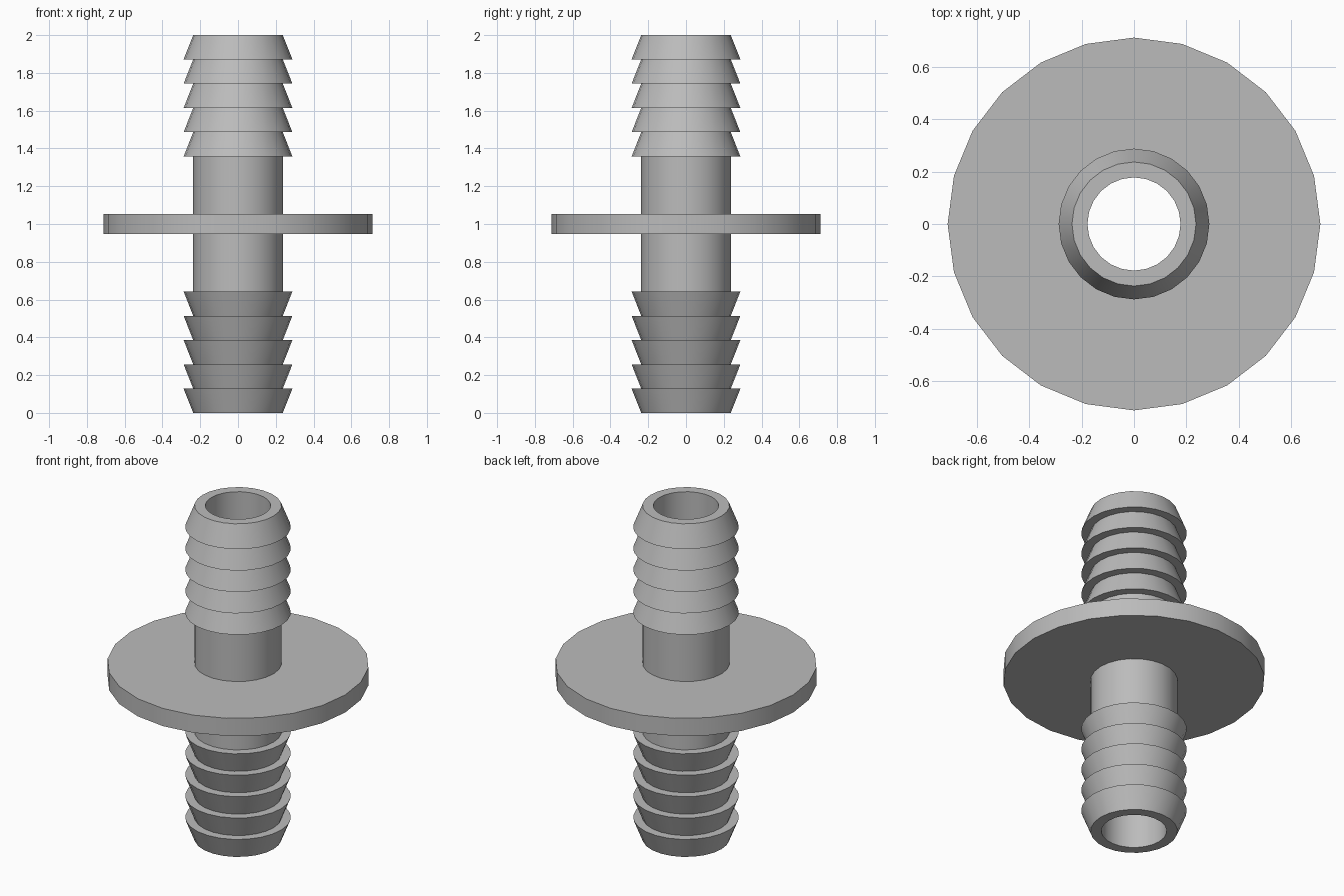
import bpy, bmesh, math

if "Cube" in bpy.data.objects:
    bpy.data.objects.remove(bpy.data.objects["Cube"])

SIDES = 24
BORE, TUBE, BARB, FLANGE = 0.178, 0.237, 0.288, 0.712
HALF_FLANGE = 0.053
BARBS, PITCH = 5, 0.1285

grey = bpy.data.materials.new("plain_grey")
grey.diffuse_color = (0.5, 0.5, 0.5, 1)
grey.use_nodes = True
grey.node_tree.nodes["Principled BSDF"].inputs["Base Color"].default_value = grey.diffuse_color


def lathe(name, profile, z0):
    """Spin a closed (radius, height) profile around z."""
    bm = bmesh.new()
    rings = []
    for i in range(SIDES):
        a = 2 * math.pi * i / SIDES
        rings.append([bm.verts.new((r * math.cos(a), r * math.sin(a), z + z0))
                      for r, z in profile])
    n = len(profile)
    for i in range(SIDES):
        a, b = rings[i], rings[(i + 1) % SIDES]
        for j in range(n):
            k = (j + 1) % n
            bm.faces.new((a[j], b[j], b[k], a[k]))
    bmesh.ops.recalc_face_normals(bm, faces=bm.faces)
    mesh = bpy.data.meshes.new(name)
    bm.to_mesh(mesh)
    bm.free()
    mesh.materials.append(grey)
    obj = bpy.data.objects.new(name, mesh)
    bpy.context.collection.objects.link(obj)
    bpy.ops.object.select_all(action='DESELECT')
    obj.select_set(True)
    bpy.context.view_layer.objects.active = obj
    bpy.ops.object.shade_smooth_by_angle(angle=math.radians(20))
    return obj


# Upper half outline: flange rim, plain tube, then the stack of barbs
upper = [(FLANGE, HALF_FLANGE), (TUBE, HALF_FLANGE)]
for i in range(BARBS):
    z = 1 - (BARBS - i) * PITCH
    upper += [(TUBE, z), (BARB, z)]
upper += [(TUBE, 1.0), (BORE, 1.0)]

# Lower half is the same outline mirrored about the flange
lower = [(r, -z) for r, z in reversed(upper)]
lathe("barbed_hose_connector", lower + upper, 1.0)
